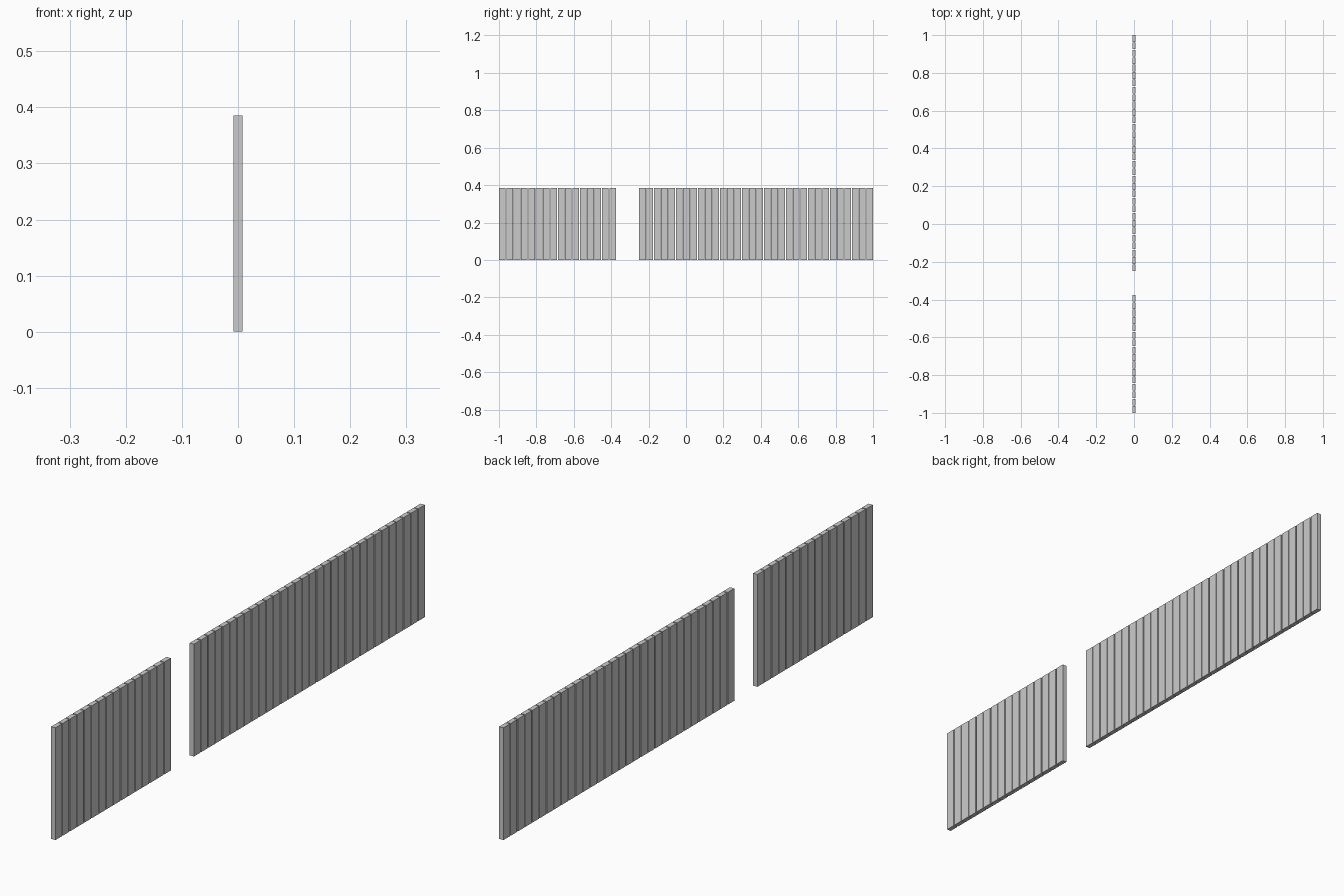
import bpy

if "Cube" in bpy.data.objects:
    bpy.data.objects.remove(bpy.data.objects["Cube"])

THICK, HEIGHT, GAP = 0.016, 0.385, 0.004


def plank(name, y0, y1):
    bpy.ops.mesh.primitive_cube_add(size=1, location=(0, (y0 + y1) / 2, HEIGHT / 2))
    ob = bpy.context.object
    ob.name = name
    ob.scale = (THICK, y1 - y0, HEIGHT)


def fence_run(name, start, end, count):
    pitch = (end - start + GAP) / count
    for i in range(count):
        y = start + i * pitch
        plank(f"{name}_{i + 1}", y, y + pitch - GAP)


# Two fence runs with a gateway opening between them
fence_run("short_fence_plank", -1.0, -0.375, 16)
fence_run("long_fence_plank", -0.25, 1.0, 32)
